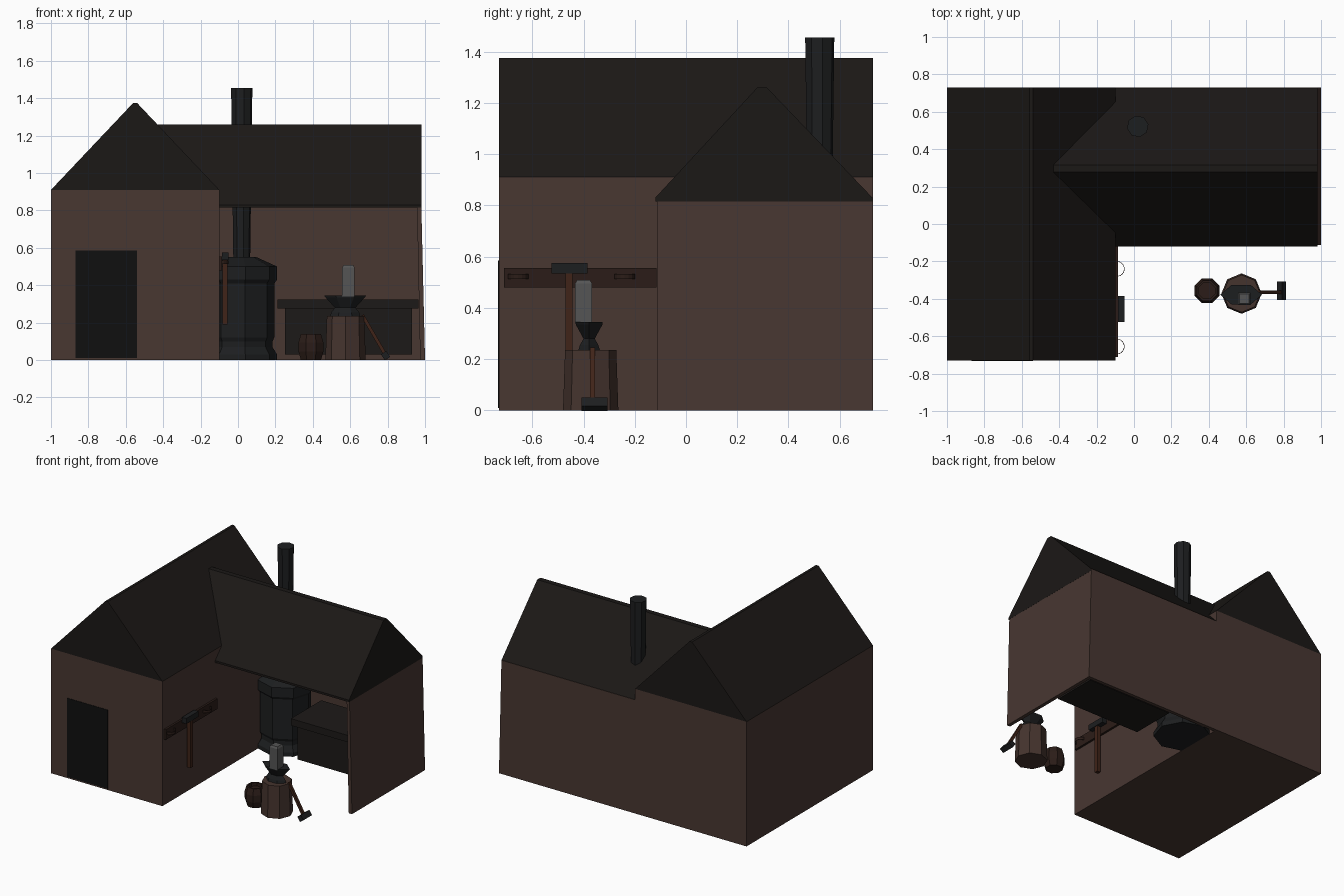
import bpy, bmesh, math
from mathutils import Vector

if "Cube" in bpy.data.objects:
    bpy.data.objects.remove(bpy.data.objects["Cube"])


def mat(name, r, g, b):
    m = bpy.data.materials.new(name)
    m.diffuse_color = (r, g, b, 1)
    m.use_nodes = True
    m.node_tree.nodes["Principled BSDF"].inputs["Base Color"].default_value = m.diffuse_color
    return m


WALL = mat("wall_brown", 0.065, 0.038, 0.031)
ROOF = mat("roof_dark", 0.011, 0.009, 0.008)
BLACK = mat("door_black", 0.005, 0.005, 0.005)
IRON = mat("iron", 0.012, 0.013, 0.014)
STEEL = mat("steel", 0.09, 0.09, 0.09)
WOOD = mat("stump_wood", 0.06, 0.034, 0.027)
DARKWOOD = mat("dark_wood", 0.024, 0.012, 0.009)
HANDLE = mat("handle_wood", 0.05, 0.017, 0.009)
BENCH = mat("bench_dark", 0.012, 0.01, 0.009)


def finish(name, bm, material):
    bmesh.ops.recalc_face_normals(bm, faces=bm.faces)
    me = bpy.data.meshes.new(name)
    bm.to_mesh(me)
    bm.free()
    me.materials.append(material)
    ob = bpy.data.objects.new(name, me)
    bpy.context.collection.objects.link(ob)
    return ob


def loft(name, rings, material):
    """Bridge equal-sized rings of points and cap both ends."""
    bm = bmesh.new()
    vs = [[bm.verts.new(p) for p in ring] for ring in rings]
    n = len(vs[0])
    for a, b in zip(vs, vs[1:]):
        for i in range(n):
            j = (i + 1) % n
            bm.faces.new((a[i], a[j], b[j], b[i]))
    bm.faces.new(vs[0])
    bm.faces.new(vs[-1])
    return finish(name, bm, material)


def box(name, x0, x1, y0, y1, z0, z1, material):
    ring = lambda z: [(x0, y0, z), (x1, y0, z), (x1, y1, z), (x0, y1, z)]
    return loft(name, [ring(z0), ring(z1)], material)


def extrude_y(name, prof, y0, y1, material):
    return loft(name, [[(x, y, z) for x, z in prof] for y in (y0, y1)], material)


def extrude_x(name, prof, x0, x1, material):
    return loft(name, [[(x, y, z) for y, z in prof] for x in (x0, x1)], material)


def turned(name, cx, cy, prof, material, n=8, turn=0.0):
    rings = []
    for r, z in prof:
        rings.append([(cx + r * math.cos(turn + 2 * math.pi * i / n),
                       cy + r * math.sin(turn + 2 * math.pi * i / n), z) for i in range(n)])
    return loft(name, rings, material)


def beam(name, a, b, w, d, material):
    """Rectangular bar from a to b: width w along y, depth d across."""
    a, b = Vector(a), Vector(b)
    side = Vector((0, 1, 0))
    up = (b - a).normalized().cross(side)
    corners = ((-1, -1), (1, -1), (1, 1), (-1, 1))
    rings = [[p + side * s * w / 2 + up * t * d / 2 for s, t in corners] for p in (a, b)]
    return loft(name, rings, material)


# Main house: body, gabled roof, door
box("house_walls", -1, -0.1, -0.73, 0.73, 0, 0.91, WALL)
extrude_y("house_roof", [(-1, 0.91), (-0.1, 0.91), (-0.54, 1.375), (-0.56, 1.375)],
          -0.73, 0.73, ROOF)
box("door", -0.87, -0.54, -0.733, -0.70, 0.01, 0.585, BLACK)

# Open workshop wing: leaning side wall, back wall, gabled roof
extrude_y("wing_side_wall", [(0.957, 0.83), (0.98, 0.83), (1.0, 0), (0.974, 0)],
          -0.113, 0.73, WALL)
box("wing_back_wall", -0.12, 0.975, 0.705, 0.73, 0, 0.83, WALL)
extrude_x("wing_roof", [(-0.12, 0.815), (0.728, 0.815), (0.728, 0.83),
                        (0.316, 1.26), (0.278, 1.26), (-0.12, 0.83)],
          -0.435, 0.981, ROOF)

# Forge with hood, and its flue through the roof
turned("forge", 0.02, 0.52, [(0.19, 0), (0.19, 0.03), (0.165, 0.07), (0.165, 0.1),
                             (0.175, 0.12), (0.175, 0.41), (0.19, 0.43),
                             (0.19, 0.5), (0.08, 0.55)], IRON, turn=0.1)
turned("flue", 0.02, 0.522, [(0.046, 0.54), (0.058, 1.455)], IRON, turn=0.2)

# Work bench
box("bench_top", 0.21, 0.965, 0.31, 0.66, 0.275, 0.325, BENCH)
box("bench_body", 0.25, 0.93, 0.33, 0.66, 0.03, 0.275, BENCH)

# Bulged bucket with a hollow top
turned("bucket", 0.39, -0.357, [(0.058, 0), (0.072, 0.045), (0.072, 0.095), (0.058, 0.14),
                                (0.046, 0.14), (0.046, 0.115)], DARKWOOD, turn=math.pi / 8)

# Stump
turned("stump", 0.575, -0.372, [(0.108, 0), (0.1, 0.235)], WOOD)


# Anvil: waisted block with pointed ends on the top
def anvil_ring(z, back, front, hy):
    cx, cy = 0.573, -0.378
    return [(cx - back, cy, z), (cx - back * 0.45, cy - hy, z), (cx + front * 0.45, cy - hy, z),
            (cx + front, cy, z), (cx + front * 0.45, cy + hy, z), (cx - back * 0.45, cy + hy, z)]


loft("anvil", [anvil_ring(0.235, 0.08, 0.08, 0.042), anvil_ring(0.255, 0.075, 0.075, 0.036),
               anvil_ring(0.28, 0.055, 0.055, 0.022), anvil_ring(0.335, 0.105, 0.105, 0.052),
               anvil_ring(0.345, 0.112, 0.112, 0.053)], IRON)


# Steel workpiece standing on the anvil, chamfered at the top
def square(z, h):
    return [(0.59 + h * a, -0.4 + h * b, z) for a, b in ((-1, -1), (1, -1), (1, 1), (-1, 1))]


loft("steel_block", [square(0.34, 0.033), square(0.495, 0.033), square(0.508, 0.026)], STEEL)

# Hammer leaning on the stump
beam("leaning_handle", (0.665, -0.365, 0.24), (0.79, -0.365, 0.025), 0.02, 0.018, HANDLE)
beam("leaning_head", (0.778, -0.357, 0.04), (0.8, -0.357, 0.008), 0.1, 0.034, IRON)

# Tool rack with hanging hammer
box("rack_plank", -0.105, -0.085, -0.71, -0.115, 0.48, 0.555, DARKWOOD)
box("hanging_handle", -0.082, -0.055, -0.47, -0.443, 0.19, 0.54, HANDLE)
box("hanging_head", -0.085, -0.05, -0.525, -0.385, 0.535, 0.575, IRON)

# Half-ring tool loops on the rack
for i, cy in enumerate((-0.24, -0.655)):
    bm = bmesh.new()
    rows = []
    for k in range(9):
        a = math.pi * (k / 8 - 0.5)
        x, y = -0.09 + 0.04 * math.cos(a), cy + 0.041 * math.sin(a)
        rows.append((bm.verts.new((x, y, 0.513)), bm.verts.new((x, y, 0.533))))
    for (a0, a1), (b0, b1) in zip(rows, rows[1:]):
        bm.faces.new((a0, b0, b1, a1))
    ob = finish("tool_loop_%d" % (i + 1), bm, DARKWOOD)
    ob.modifiers.new("thickness", 'SOLIDIFY').thickness = 0.003
